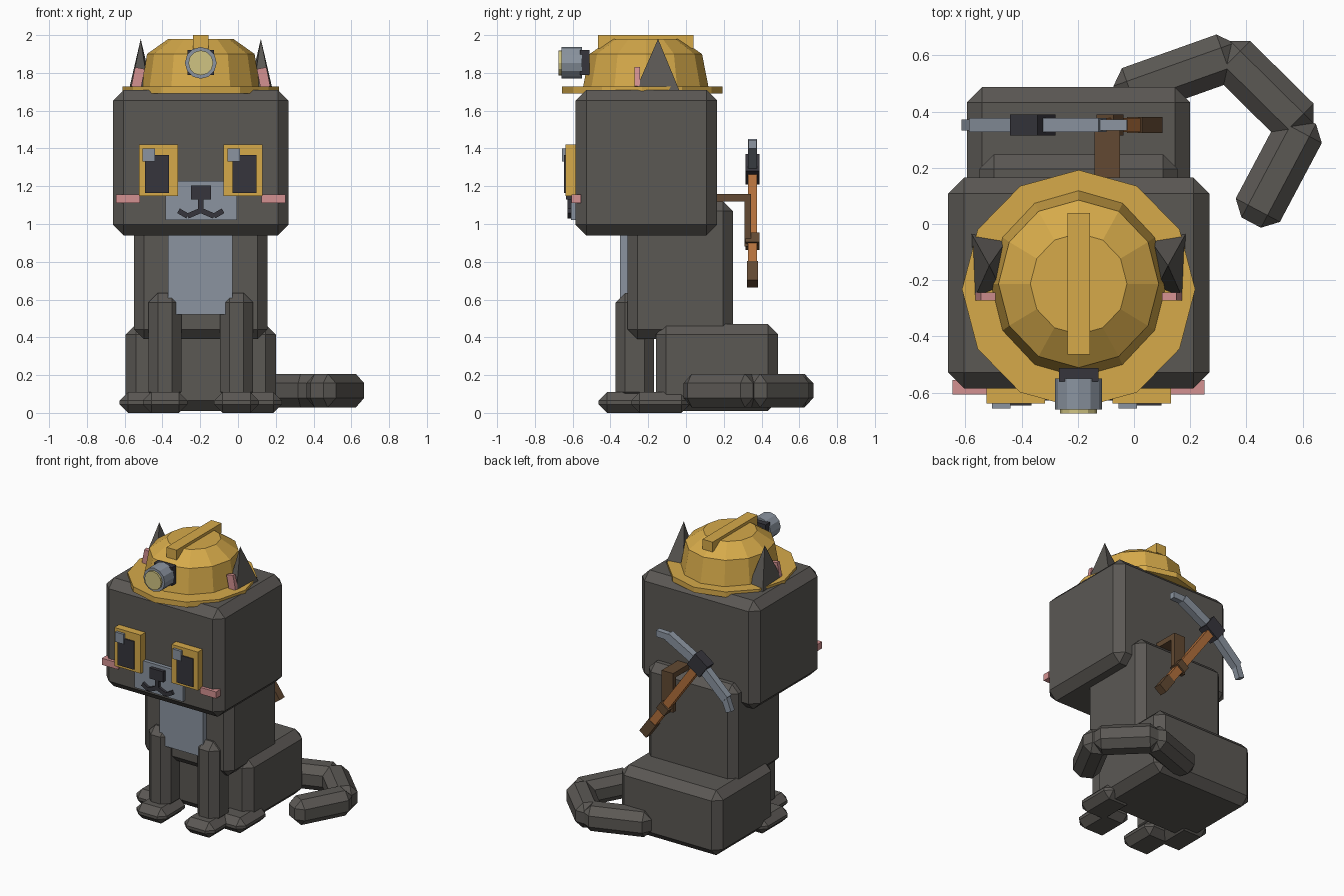
import bpy, bmesh, math
from mathutils import Matrix, Vector

if "Cube" in bpy.data.objects:
    bpy.data.objects.remove(bpy.data.objects["Cube"])

CX = -0.197  # symmetry plane of the animal


def material(name, r, g, b):
    m = bpy.data.materials.new(name)
    lin = [((c / 255 + 0.055) / 1.055) ** 2.4 for c in (r, g, b)]
    m.diffuse_color = (*lin, 1)
    m.use_nodes = True
    m.node_tree.nodes["Principled BSDF"].inputs["Base Color"].default_value = m.diffuse_color
    return m


FUR = material("charcoal fur", 91, 88, 84)
GOLD = material("golden yellow", 214, 170, 74)
PINK = material("soft pink", 212, 145, 145)
GREY = material("steel grey", 139, 148, 160)
BLACK = material("near black", 54, 53, 60)
WOOD = material("orange wood", 178, 112, 60)
BROWN = material("dark brown", 98, 73, 50)
LENS = material("pale lens", 208, 196, 130)


def finish(name, bm, mat):
    bmesh.ops.recalc_face_normals(bm, faces=bm.faces)
    me = bpy.data.meshes.new(name)
    bm.to_mesh(me)
    bm.free()
    me.materials.append(mat)
    ob = bpy.data.objects.new(name, me)
    bpy.context.collection.objects.link(ob)
    return ob


def block(name, size, matrix, mat, bevel=0):
    bm = bmesh.new()
    bmesh.ops.create_cube(bm, size=1)
    bmesh.ops.scale(bm, vec=size, verts=bm.verts)
    if bevel:
        bmesh.ops.bevel(bm, geom=bm.edges[:], offset=bevel, segments=1, affect='EDGES')
    bm.transform(matrix)
    return finish(name, bm, mat)


def box(name, x, y, z, mat, bevel=0):
    """Axis-aligned box given by its ranges."""
    r = (x, y, z)
    c = Vector([(a + b) / 2 for a, b in r])
    return block(name, [b - a for a, b in r], Matrix.Translation(c), mat, bevel)


def pair(name, x, y, z, mat, bevel=0):
    """Box plus its mirror image; x is measured from the symmetry plane."""
    for s, side in ((-1, "left"), (1, "right")):
        box(f"{side}_{name}", sorted((CX + s * x[0], CX + s * x[1])), y, z, mat, bevel)


def bar(name, p, q, w, d, mat, bevel=0, up=(0, 1, 0)):
    """Box running from p to q, width w, depth d along the up direction."""
    p, q, up = Vector(p), Vector(q), Vector(up)
    a = (q - p).normalized()
    m = Matrix((a, up.cross(a), up)).transposed().to_4x4()
    m.translation = (p + q) / 2
    return block(name, ((q - p).length, w, d), m, mat, bevel)


def lathe(name, rings, cy, n, mat):
    """Vertical stack of elliptical rings: (rx, ry, z)."""
    bm = bmesh.new()
    loops = []
    for rx, ry, z in rings:
        loops.append([bm.verts.new((CX + rx * math.sin(2 * math.pi * i / n),
                                    cy + ry * math.cos(2 * math.pi * i / n), z)) for i in range(n)])
    for a, b in zip(loops, loops[1:]):
        for i in range(n):
            bm.faces.new((a[i], a[(i + 1) % n], b[(i + 1) % n], b[i]))
    bm.faces.new(loops[0])
    bm.faces.new(loops[-1])
    return finish(name, bm, mat)


def disc(name, r, y0, y1, z, n, mat):
    """Cylinder lying along y."""
    bm = bmesh.new()
    bmesh.ops.create_cone(bm, cap_ends=True, segments=n, radius1=r, radius2=r, depth=y1 - y0)
    bm.transform(Matrix.Translation((CX, (y0 + y1) / 2, z)) @ Matrix.Rotation(math.pi / 2, 4, 'X'))
    return finish(name, bm, mat)


# Head, torso and hips
box("head", (-0.662, 0.268), (-0.585, 0.165), (0.94, 1.71), FUR, 0.057)
box("torso", (-0.55, 0.155), (-0.31, 0.248), (0.39, 1.12), FUR, 0.052)
box("hips", (-0.595, 0.2), (-0.16, 0.488), (0.01, 0.47), FUR, 0.055)
box("chest_patch", (-0.37, -0.03), (-0.35, -0.29), (0.52, 0.98), GREY)

# Legs and paws
pair("front_leg", (0.103, 0.277), (-0.372, -0.17), (0.06, 0.635), FUR, 0.05)
pair("front_paw", (0.07, 0.307), (-0.462, -0.17), (0.0, 0.11), FUR, 0.045)
pair("hind_paw", (0.2, 0.43), (-0.29, 0.02), (0.0, 0.11), FUR, 0.045)

# Tail in three overlapping segments
tail = [((-0.06, 0.454), (0.37, 0.607)), ((0.315, 0.623), (0.612, 0.33)),
        ((0.613, 0.374), (0.417, 0.005))]
for i, (p, q) in enumerate(tail):
    bar(f"tail_segment_{i + 1}", (*p, 0.118), (*q, 0.118), 0.178, 0.178, FUR, 0.05, (0, 0, 1))

# Ears with pink inner plates
for s, side in ((-1, "left"), (1, "right")):
    bm = bmesh.new()
    base = [bm.verts.new((CX + s * x, y, 1.69)) for x, y in
            ((0.385, -0.028), (0.375, -0.275), (0.275, -0.235), (0.25, -0.05))]
    tip = bm.verts.new((CX + s * 0.318, -0.148, 1.98))
    bm.faces.new(base)
    for i in range(4):
        bm.faces.new((base[i], base[(i + 1) % 4], tip))
    finish(f"{side}_ear", bm, FUR)
    bar(f"{side}_inner_ear", (CX + s * 0.342, -0.258, 1.725), (CX + s * 0.322, -0.258, 1.825),
        0.052, 0.028, PINK)

# Eyes; the glints sit on the same side of both
pair("eye", (0.12, 0.328), (-0.638, -0.575), (1.147, 1.42), GOLD)
pair("pupil", (0.168, 0.295), (-0.646, -0.63), (1.165, 1.365), BLACK)
for side, x in (("left", -0.505), ("right", -0.055)):
    box(f"{side}_eye_glint", (x, x + 0.065), (-0.656, -0.63), (1.33, 1.4), GREY)

# Muzzle, nose, mouth and cheeks
pair("cheek", (0.322, 0.448), (-0.606, -0.555), (1.11, 1.157), PINK)
box("muzzle", (-0.385, -0.005), (-0.61, -0.575), (1.02, 1.228), GREY)
box("nose", (CX - 0.053, CX + 0.053), (-0.635, -0.6), (1.13, 1.205), BLACK)
box("nose_stem", (CX - 0.014, CX + 0.014), (-0.628, -0.6), (1.06, 1.14), BLACK)
for s, side in ((-1, "left"), (1, "right")):
    pts = [(CX + s * x, -0.615, z) for x, z in ((0.0, 1.072), (0.07, 1.042), (0.118, 1.07))]
    bar(f"{side}_mouth_inner", pts[0], pts[1], 0.028, 0.026, BLACK)
    bar(f"{side}_mouth_outer", pts[1], pts[2], 0.028, 0.026, BLACK)

# Helmet
lathe("helmet_brim", [(0.415, 0.424, 1.69), (0.415, 0.424, 1.728)], -0.232, 12, GOLD)
lathe("helmet_dome", [(0.315, 0.335, 1.71), (0.285, 0.298, 1.9), (0.172, 0.18, 1.98)],
      -0.213, 12, GOLD)
box("helmet_ridge", (-0.237, -0.157), (-0.465, 0.04), (1.93, 2.0), GOLD)

# Head lamp
box("lamp_mount", (CX - 0.07, CX + 0.07), (-0.56, -0.512), (1.79, 1.92), BLACK)
disc("lamp_housing", 0.084, -0.66, -0.55, 1.853, 12, GREY)
disc("lamp_lens", 0.066, -0.674, -0.65, 1.853, 12, LENS)

# Strap holding the pickaxe on the back
box("strap_arm", (-0.14, -0.05), (0.15, 0.345), (1.12, 1.158), BROWN)
box("strap_drop", (-0.14, -0.05), (0.31, 0.345), (0.88, 1.158), BROWN)

# Pickaxe: u runs across the head, v runs down the handle
along = Vector((0.583, 0, -0.813))
across = Vector((0.813, 0, 0.583))
hub = Vector((-0.36, 0.352, 1.29))


def pick(u, v):
    return hub + across * u + along * v


bar("pick_handle", pick(0, 0), pick(0, 0.7), 0.055, 0.05, WOOD)
bar("pick_hub", pick(0, -0.055), pick(0, 0.055), 0.12, 0.075, BLACK)
bar("handle_wrap", pick(0, 0.44), pick(0, 0.5), 0.075, 0.075, BROWN)
bar("handle_grip", pick(0, 0.62), pick(0, 0.745), 0.066, 0.056, BROWN)
for s, side in ((-1, "lower"), (1, "upper")):
    bar(f"{side}_pick_arm", pick(0, 0), pick(s * 0.28, 0.036), 0.06, 0.05, GREY)
    bar(f"{side}_pick_tip", pick(s * 0.262, 0.03), pick(s * 0.35, 0.088), 0.045, 0.04, GREY)
